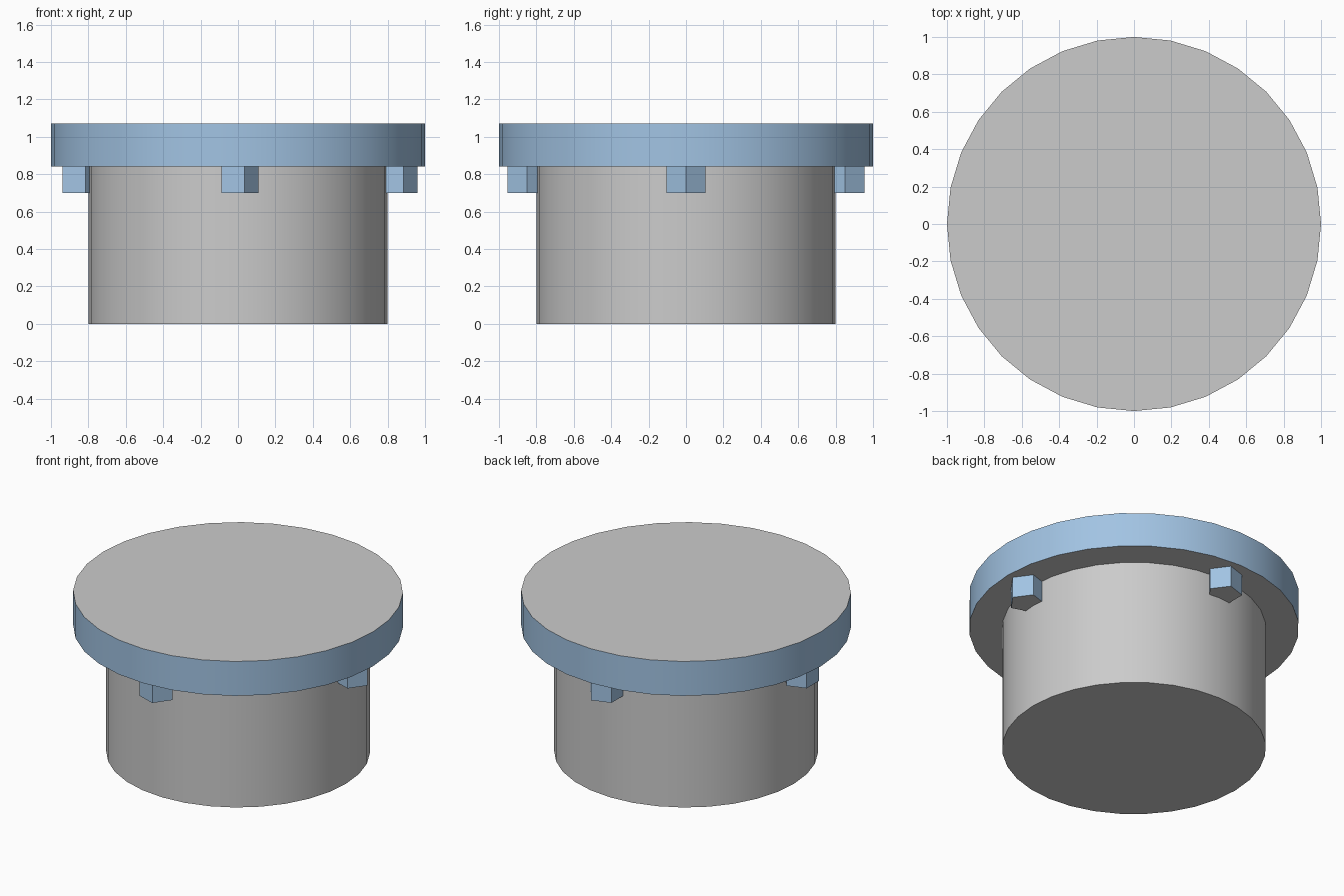
import bpy
import math

if "Cube" in bpy.data.objects:
    bpy.data.objects.remove(bpy.data.objects["Cube"])

blue = bpy.data.materials.new("blue_sides")
blue.diffuse_color = (0.36, 0.55, 0.77, 1)
blue.use_nodes = True
blue.node_tree.nodes["Principled BSDF"].inputs["Base Color"].default_value = blue.diffuse_color
grey = bpy.data.materials.new("grey_ends")
grey.diffuse_color = (0.8, 0.8, 0.8, 1)
grey.use_nodes = True
grey.node_tree.nodes["Principled BSDF"].inputs["Base Color"].default_value = grey.diffuse_color


def prism(name, sides, radius, z0, z1, x=0, y=0, coloured=True):
    """Upright prism with its first corner on +x; coloured ones get blue sides and grey ends."""
    ring = [(x + radius * math.cos(2 * math.pi * i / sides),
             y + radius * math.sin(2 * math.pi * i / sides)) for i in range(sides)]
    verts = [(px, py, z) for z in (z0, z1) for px, py in ring]
    faces = [(i, (i + 1) % sides, sides + (i + 1) % sides, sides + i) for i in range(sides)]
    faces += [tuple(reversed(range(sides))), tuple(range(sides, 2 * sides))]
    mesh = bpy.data.meshes.new(name)
    mesh.from_pydata(verts, [], faces)
    obj = bpy.data.objects.new(name, mesh)
    bpy.context.collection.objects.link(obj)
    if coloured:
        mesh.materials.append(blue)
        mesh.materials.append(grey)
        for f in mesh.polygons:
            f.material_index = 1 if abs(f.normal.z) > 0.5 else 0
    # smooth round walls, sharp rims
    bpy.ops.object.select_all(action='DESELECT')
    obj.select_set(True)
    bpy.context.view_layer.objects.active = obj
    bpy.ops.object.shade_smooth_by_angle(angle=math.radians(30))
    return obj


# Main drum and overhanging lid
prism("body", 32, 0.8, 0, 0.84, coloured=False)
prism("lid", 32, 1.0, 0.84, 1.07)

# Four five-sided pegs under the lid rim
for side, dx, dy in (("right", 1, 0), ("back", 0, 1), ("left", -1, 0), ("front", 0, -1)):
    prism("peg_" + side, 5, 0.11, 0.70, 0.84, 0.85 * dx, 0.85 * dy)
